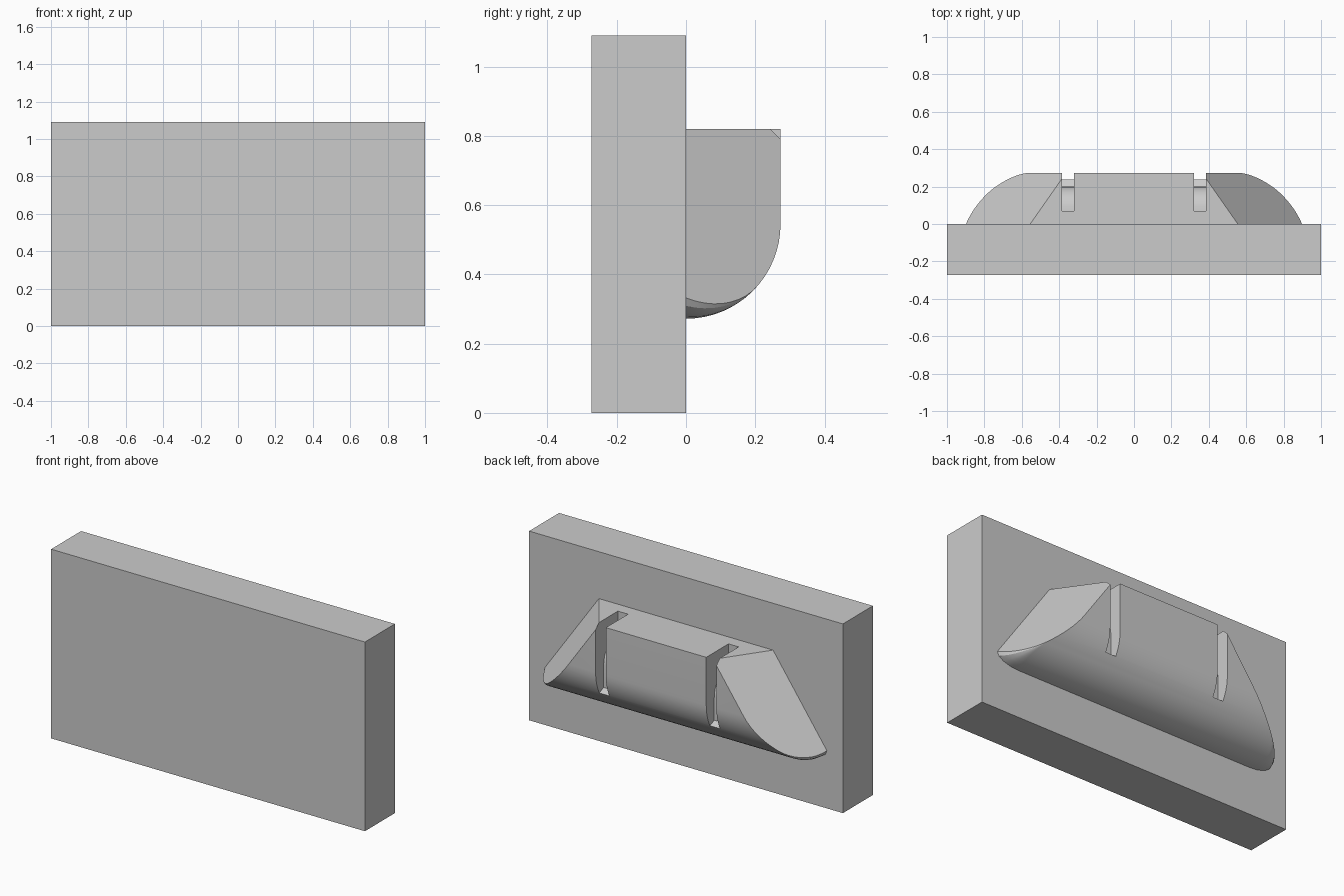
import bpy, bmesh
from math import sin, cos, pi

if "Cube" in bpy.data.objects:
    bpy.data.objects.remove(bpy.data.objects["Cube"])

R, TOP, ZC = 0.273, 0.82, 0.545


def make(name, bm):
    bmesh.ops.recalc_face_normals(bm, faces=bm.faces[:])
    mesh = bpy.data.meshes.new(name)
    bm.to_mesh(mesh)
    bm.free()
    ob = bpy.data.objects.new(name, mesh)
    bpy.context.collection.objects.link(ob)
    return ob


# Rectangular backing plate
bm = bmesh.new()
bmesh.ops.create_cube(bm, size=1)
bmesh.ops.scale(bm, vec=(2, R, 1.09), verts=bm.verts[:])
bmesh.ops.translate(bm, vec=(0, -R / 2, 0.545), verts=bm.verts[:])
make("plate", bm)

# Rounded housing: quarter-round section, slanted ends with softened lower tips
N = 16
section = [(0, TOP), (R, TOP)]
section += [(R * cos(i * pi / 2 / N), ZC - R * sin(i * pi / 2 / N)) for i in range(N + 1)]


def end_x(y, z):
    return 0.555 - 0.7 * y + 0.704 * (TOP - z)


bm = bmesh.new()
rings = []
for side in (-1, 1):
    steps = [k / 4 for k in range(5)]
    for k in (steps[::-1] if side < 0 else steps):
        ring = []
        for y, z in section:
            s = max(0, 1 - y / 0.2) ** 1.3 if z < ZC else 0
            z_end = z + 0.06 * s
            x_end = end_x(y, z_end)
            x = x_end - 0.14 * s * (1 - sin(k * pi / 2))
            ring.append(bm.verts.new((side * x, y, z + 0.06 * s * (1 - cos(k * pi / 2)))))
        rings.append(ring)
for a, b in zip(rings, rings[1:]):
    for i in range(len(a)):
        j = (i + 1) % len(a)
        bm.faces.new((a[i], a[j], b[j], b[i]))
bm.faces.new(rings[0])
bm.faces.new(rings[-1])
bmesh.ops.remove_doubles(bm, verts=bm.verts[:], dist=0.0002)
housing = make("housing", bm)

# Two slots with a rounded inner step, cut from the top and the rear
slot = [(0.07, 0.9), (0.07, 0.69)]
slot = slot[:1] + [(0.07 + 0.13 * sin(i * pi / 16), 0.56 + 0.13 * cos(i * pi / 16)) for i in range(9)]
slot += [(0.2, 0.43), (0.24, 0.412), (0.35, 0.37), (0.35, 0.9)]
for side in (-1, 1):
    bm = bmesh.new()
    face = bm.faces.new([bm.verts.new((side * 0.32, y, z)) for y, z in slot])
    ext = bmesh.ops.extrude_face_region(bm, geom=[face])
    bmesh.ops.translate(bm, vec=(side * 0.065, 0, 0),
                        verts=[v for v in ext["geom"] if isinstance(v, bmesh.types.BMVert)])
    cutter = make("slot_cutter", bm)
    cutter.hide_render = True
    mod = housing.modifiers.new("slot", "BOOLEAN")
    mod.operation = "DIFFERENCE"
    mod.solver = "EXACT"
    mod.object = cutter
    bpy.context.view_layer.objects.active = housing
    bpy.ops.object.modifier_apply(modifier=mod.name)
    bpy.data.objects.remove(cutter)

# Smooth the curved underside, keep cut edges crisp
bpy.ops.object.select_all(action="DESELECT")
housing.select_set(True)
bpy.context.view_layer.objects.active = housing
bpy.ops.object.shade_smooth_by_angle(angle=pi / 9)
